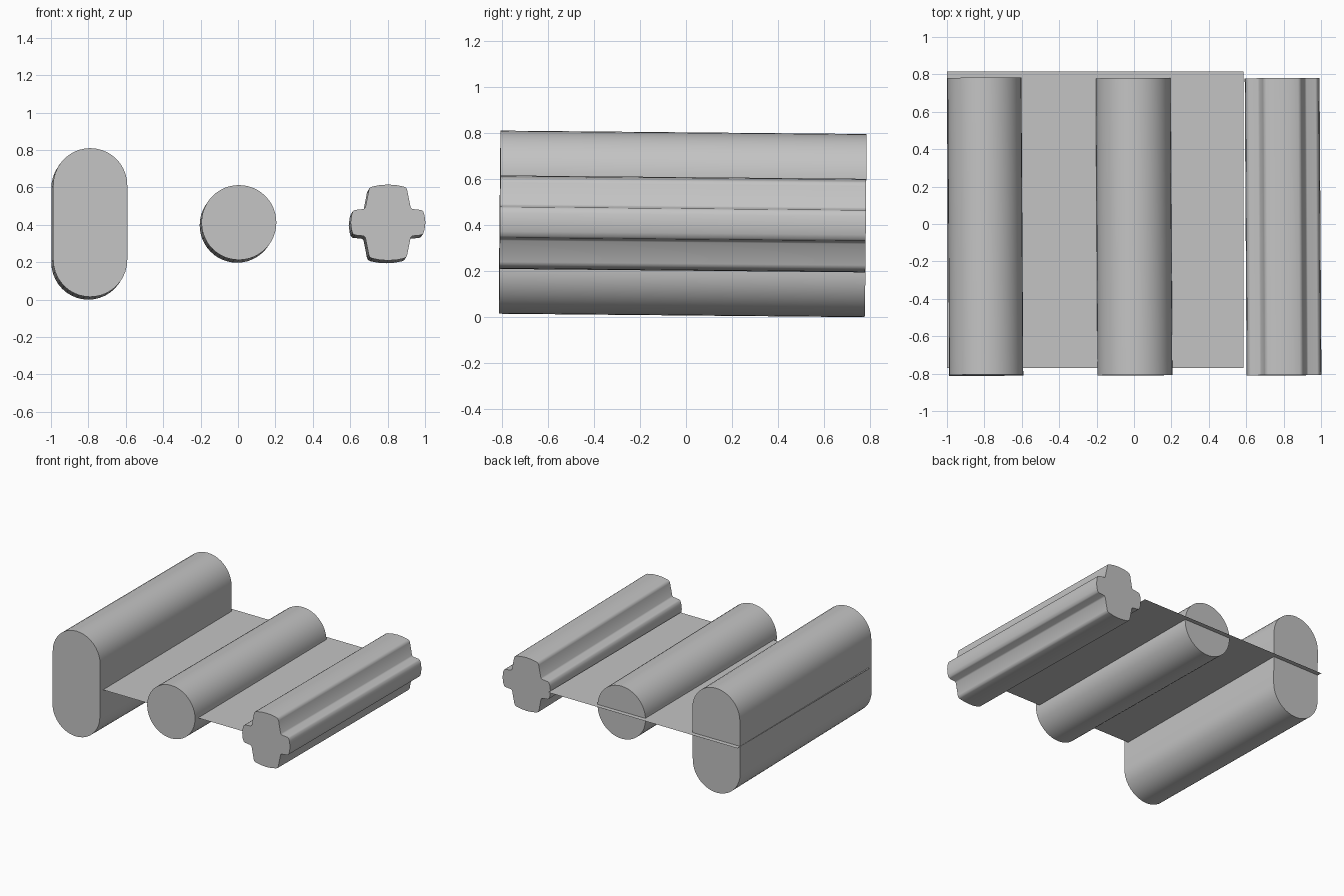
import bpy, bmesh, math

if "Cube" in bpy.data.objects:
    bpy.data.objects.remove(bpy.data.objects["Cube"])

LENGTH = 1.588
CENTER_Y = -0.0145
CENTER_Z = 0.405
TILT = (-0.0094, 0, 0.0063)

grey = bpy.data.materials.new("plain grey")
grey.diffuse_color = (0.55, 0.55, 0.55, 1)
grey.use_nodes = True
grey.node_tree.nodes["Principled BSDF"].inputs["Base Color"].default_value = grey.diffuse_color


def finish(name, bm):
    mesh = bpy.data.meshes.new(name)
    bm.to_mesh(mesh)
    bm.free()
    mesh.materials.append(grey)
    obj = bpy.data.objects.new(name, mesh)
    bpy.context.collection.objects.link(obj)
    return obj


def bar(name, profile, x):
    """Extrude a closed x-z profile along y, with smooth sides and flat caps."""
    bm = bmesh.new()
    front = [bm.verts.new((px, -LENGTH / 2, pz)) for px, pz in profile]
    face = bm.faces.new(front)
    ext = bmesh.ops.extrude_face_region(bm, geom=[face])
    verts = [g for g in ext["geom"] if isinstance(g, bmesh.types.BMVert)]
    bmesh.ops.translate(bm, verts=verts, vec=(0, LENGTH, 0))
    bmesh.ops.recalc_face_normals(bm, faces=bm.faces)
    obj = finish(name, bm)
    obj.location = (x, CENTER_Y, CENTER_Z)
    obj.rotation_euler = TILT
    bpy.ops.object.select_all(action='DESELECT')
    obj.select_set(True)
    bpy.context.view_layer.objects.active = obj
    bpy.ops.object.shade_smooth_by_angle(angle=math.radians(50))


def arc(cz, start, steps, sweep, r):
    return [(r * math.cos(start + sweep * i / steps),
             cz + r * math.sin(start + sweep * i / steps)) for i in range(steps + 1)]


# Tall bar with rounded top and bottom
R = 0.198
half = 0.3975 - R
bar("rounded_slab", arc(half, 0, 20, math.pi, R) + arc(-half, math.pi, 20, math.pi, R), -0.795)

# Round bar
bar("cylinder", arc(0, 0, 48, math.tau, 0.2)[:-1], 0.0)

# Cross-shaped bar, one quarter of the outline mirrored around
quarter = [(0.2, 0.0), (0.195, 0.04), (0.188, 0.06), (0.178, 0.067), (0.13, 0.072),
           (0.121, 0.08), (0.103, 0.172), (0.097, 0.186), (0.085, 0.192), (0.045, 0.2)]
right = quarter + [(0.0, 0.203)]
left = [(-x, z) for x, z in reversed(quarter)]
upper = right + left
lower = [(x, -z) for x, z in reversed(upper)][1:-1]
bar("cross_bar", upper + lower, 0.797)

# Thin flat sheet through the middle of the bars
bm = bmesh.new()
bm.faces.new([bm.verts.new(p) for p in (
    (-1.0, -0.77, CENTER_Z), (0.585, -0.77, CENTER_Z),
    (0.585, 0.815, CENTER_Z), (-1.0, 0.815, CENTER_Z))])
finish("flat_sheet", bm)
